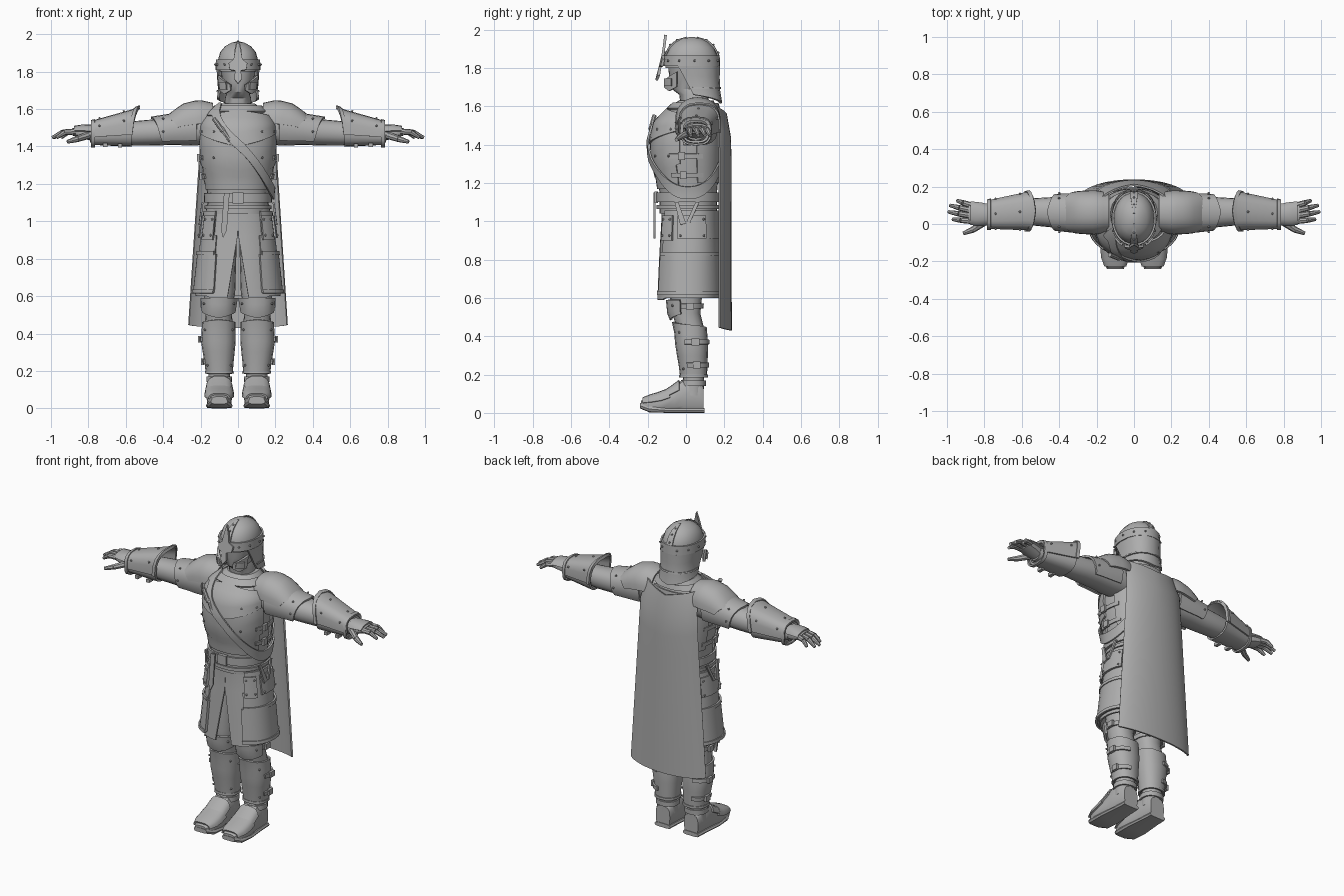
import bpy, bmesh, math
from mathutils import Vector

if "Cube" in bpy.data.objects:
    bpy.data.objects.remove(bpy.data.objects["Cube"])

steel = bpy.data.materials.new("plain_grey")
steel.diffuse_color = (0.42, 0.42, 0.42, 1)
steel.use_nodes = True
steel.node_tree.nodes["Principled BSDF"].inputs["Base Color"].default_value = steel.diffuse_color


def finish(name, bm, mirror=False, thick=0):
    me = bpy.data.meshes.new(name)
    bm.to_mesh(me)
    bm.free()
    me.materials.append(steel)
    ob = bpy.data.objects.new(name, me)
    bpy.context.collection.objects.link(ob)
    if thick:
        m = ob.modifiers.new("thickness", 'SOLIDIFY')
        m.thickness, m.offset = thick, 0
    if mirror:
        ob.modifiers.new("mirror", 'MIRROR').use_mirror_merge = False
    return ob


def surf(tab, a, t, off=0, axis='z', p=2.3):
    """Point on a body of superellipse sections (t, cu, cv, ru, rv) at angle a."""
    t = min(max(t, tab[0][0]), tab[-1][0])
    for lo, hi in zip(tab, tab[1:]):
        if t <= hi[0]:
            break
    f = (t - lo[0]) / (hi[0] - lo[0])
    cu, cv, ru, rv = [lo[i] + f * (hi[i] - lo[i]) for i in range(1, 5)]
    c, s = math.cos(math.radians(a)), math.sin(math.radians(a))
    u = cu + (ru + off) * math.copysign(abs(c) ** (2 / p), c)
    v = cv + (rv + off) * math.copysign(abs(s) ** (2 / p), s)
    return Vector({'z': (u, v, t), 'x': (t, u, v), 'y': (u, t, v)}[axis])


def loft(name, tab, axis='z', n=24, p=2.3, mirror=False):
    bm = bmesh.new()
    rings = [[bm.verts.new(surf(tab, 360 * i / n, r[0], 0, axis, p)) for i in range(n)] for r in tab]
    for A, B in zip(rings, rings[1:]):
        for i in range(n):
            j = (i + 1) % n
            bm.faces.new((A[i], A[j], B[j], B[i]))
    bm.faces.new(rings[0])
    bm.faces.new(rings[-1])
    bmesh.ops.recalc_face_normals(bm, faces=bm.faces[:])
    return finish(name, bm, mirror)


def wrap(name, tab, a0, a1, bot, top, off=.01, thick=.012, nu=16, nv=5, axis='z', p=2.3, mirror=False):
    """Curved plate on a body; bot and top may vary with t in -1..1, a0 and a1 with height."""
    val = lambda f, x: f(x) if callable(f) else f
    bm = bmesh.new()
    grid = []
    for i in range(nu + 1):
        t = 2 * i / nu - 1
        b, tp = val(bot, t), val(top, t)
        col = []
        for k in range(nv + 1):
            z = b + (tp - b) * k / nv
            s, e = val(a0, z), val(a1, z)
            col.append(bm.verts.new(surf(tab, s + (e - s) * i / nu, z, off, axis, p)))
        grid.append(col)
    for A, B in zip(grid, grid[1:]):
        for k in range(nv):
            bm.faces.new((A[k], B[k], B[k + 1], A[k + 1]))
    bmesh.ops.remove_doubles(bm, verts=bm.verts[:], dist=1e-5)
    return finish(name, bm, mirror, thick)


def poly(name, pts, thick=.012, mirror=False):
    bm = bmesh.new()
    bm.faces.new([bm.verts.new(q) for q in pts])
    return finish(name, bm, mirror, thick)


def tubes(name, paths, n=8, mirror=True):
    """Jointed tubes; every path is a list of (x, y, z, radius)."""
    bm = bmesh.new()
    for path in paths:
        for A, B in zip(path, path[1:]):
            P, Q = Vector(A[:3]), Vector(B[:3])
            rot = (Q - P).to_track_quat('Z', 'Y').to_matrix().to_4x4()
            rot.translation = (P + Q) / 2
            bmesh.ops.create_cone(bm, cap_ends=True, segments=n, radius1=A[3], radius2=B[3],
                                  depth=(Q - P).length, matrix=rot)
    return finish(name, bm, mirror)


def studs(name, pts, r=.007, mirror=True):
    bm = bmesh.new()
    for q in pts:
        g = bmesh.ops.create_icosphere(bm, subdivisions=1, radius=r)
        bmesh.ops.translate(bm, verts=g["verts"], vec=q)
    return finish(name, bm, mirror)


def box(name, c, size, mirror=True):
    bm = bmesh.new()
    bmesh.ops.create_cube(bm, size=1)
    for v in bm.verts:
        v.co = Vector(c) + Vector([v.co[i] * size[i] for i in range(3)])
    return finish(name, bm, mirror)


# torso and chest armour
TORSO = [(1.04, 0, .012, .162, .15), (1.15, 0, .012, .165, .15), (1.22, 0, .01, .175, .158),
         (1.32, 0, 0, .19, .172), (1.42, 0, 0, .195, .175), (1.52, 0, .012, .185, .162),
         (1.58, 0, .035, .15, .125), (1.63, 0, .055, .09, .09)]
loft("torso", TORSO, n=32)
wrap("breastplate_lower", TORSO, 188, 352, lambda t: 1.23 + .07 * abs(t), lambda t: 1.42 + .05 * abs(t), .007)
wrap("breastplate_upper", TORSO, 195, 345, lambda t: 1.40 + .07 * abs(t), lambda t: 1.59 - .03 * abs(t), .014)
wrap("belly_plate", TORSO, 195, 345, 1.17, lambda t: 1.26 + .05 * abs(t), .004)
wrap("back_plate", TORSO, 15, 165, 1.2, 1.57, .008)
wrap("collar", TORSO, 0, 360, 1.585, 1.615, .014, nu=28, nv=2)
strap_z = lambda t: min(1.415 - .265 * math.cos(math.radians(-30 + 120 * t)), 1.60)
wrap("shoulder_strap", TORSO, -150, 90, lambda t: strap_z(t) - .035, lambda t: strap_z(t) + .03, .026, .01, nu=36, nv=3)
tubes("strap_vials", [[(-.13 + .04 * i, -.165 - .01 * i, 1.55 - .05 * i, .012),
                       (-.08 + .04 * i, -.185 - .005 * i, 1.48 - .05 * i, .012)] for i in range(2)], mirror=False)
for z in (1.24, 1.34):
    wrap("side_strap", TORSO, -25, 25, z - .012, z + .012, .014, .008, nu=6, nv=1, mirror=True)
    box("side_buckle", surf(TORSO, -5, z, .02), (.016, .035, .04))
studs("chest_rivets", [surf(TORSO, a, z, .02) for a in (-25, -55) for z in (1.34, 1.48)])

# belt and hanging ends
wrap("belt", TORSO, 0, 360, 1.10, 1.15, .012, .012, nu=32, nv=1)
wrap("lower_belt", TORSO, 0, 360, 1.065, 1.085, .012, .01, nu=32, nv=1)
box("belt_buckle", (.0, -.155, 1.125), (.06, .02, .06), False)
poly("belt_end", [(-.075, -.165, 1.15), (-.045, -.165, 1.15), (-.06, -.165, .95), (-.08, -.165, .91), (-.09, -.165, .95)], .01)
poly("side_belt_end", [(.19, -.06, 1.1), (.19, -.04, 1.1), (.205, .0, .99), (.205, -.03, .98)], .01, True)
poly("rear_belt_end", [(.19, .05, 1.1), (.19, .07, 1.1), (.205, .02, .99), (.205, -.0, .99)], .01, True)

# skirt cloth and tassets
SKIRT = [(.58, 0, .012, .225, .16), (.85, 0, .015, .195, .148), (1.0, 0, .015, .175, .138), (1.1, 0, .015, .16, .14)]
wrap("skirt_cloth", SKIRT, lambda z: -90 + max(0, (.93 - z) * 35), 90, lambda t: .60 if t > -.7 else .59, 1.09, 0, .01,
     nu=20, nv=6, mirror=True)
wrap("tasset_top", SKIRT, -52, 90, .91, 1.055, .012, .012, nu=14, nv=2, mirror=True)
wrap("tasset_middle", SKIRT, -57, 90, .81, .925, .006, .014, nu=14, nv=2, mirror=True)
wrap("tasset_bottom", SKIRT, -60, 90, .62, .825, .014, .014, nu=14, nv=2, mirror=True)
wrap("tasset_rim", SKIRT, -60, 90, .615, .635, .022, .012, nu=14, nv=1, mirror=True)
wrap("tasset_step", SKIRT, -57, 90, .82, .84, .02, .012, nu=14, nv=1, mirror=True)
wrap("tasset_flap", SKIRT, -54, -28, .90, 1.03, .024, .012, nu=4, nv=2, mirror=True)
wrap("side_flap", SKIRT, -18, 30, .91, 1.03, .022, .01, nu=4, nv=2, mirror=True)
studs("tasset_rivets", [surf(SKIRT, a, z, .03) for a in (-50, -33, -12, 24) for z in (.925, 1.01)])

# cape
CAPE = [(.43, 0, .13, .292, .104), (1.4, 0, .13, .222, .102), (1.53, 0, .125, .215, .1), (1.61, 0, .09, .2, .09)]
wrap("cape", CAPE, 25, 155, lambda t: .43 + .015 * t * t, lambda t: 1.56 + .05 * abs(t), 0, .01, nu=16, nv=9, p=2)

# legs, knees and greaves
LEG = [(.09, .1, .035, .06, .057), (.2, .1, .04, .056, .054), (.35, .105, .03, .076, .07), (.45, .103, .022, .074, .07),
       (.52, .103, .0, .07, .075), (.62, .1, .0, .085, .085), (.95, .09, .02, .085, .1)]
loft("leg", LEG, n=16, mirror=True)
wrap("greave", LEG, -90, 270, .19, lambda t: .445 + .03 * abs(t), .01, .012, nu=16, nv=5, mirror=True)
wrap("greave_rim", LEG, -90, 270, .185, .2, .016, .01, nu=16, nv=1, mirror=True)
wrap("knee_plate", LEG, -165, -15, lambda t: .485 + .03 * abs(t), .59, .016, .014, nu=8, nv=3, mirror=True)
wrap("knee_strap", LEG, -15, 195, .545, .57, .008, .01, nu=10, nv=1, mirror=True)
wrap("ankle_band", LEG, -90, 270, .14, .17, .006, .01, nu=16, nv=1, mirror=True)
for z in (.25, .37):
    wrap("greave_strap", LEG, -20, 80, z - .012, z + .012, .02, .01, nu=6, nv=1, mirror=True)
    box("greave_buckle", surf(LEG, 10, z, .026), (.016, .04, .035))
box("knee_buckle", surf(LEG, 10, .557, .016), (.016, .04, .035))
studs("greave_rivets", [surf(LEG, a, z, .019) for a in (-140, -40) for z in (.23, .42)] +
      [surf(LEG, a, .56, .026) for a in (-140, -40)])

# boots
BOOT = [(-.235, .1, .045, .04, .018), (-.2, .1, .043, .062, .037), (-.12, .1, .053, .068, .05),
        (-.06, .1, .072, .064, .069), (-.015, .1, .09, .06, .088), (.07, .1, .085, .056, .08), (.092, .1, .07, .05, .066)]
loft("boot", BOOT, 'y', 14, 3.2, True)
SOLE = [(-.24, .1, .037, .045, .014), (-.19, .1, .02, .068, .018), (-.1, .1, .013, .072, .013),
        (.02, .1, .013, .06, .013), (.096, .1, .013, .056, .013)]
loft("boot_sole", SOLE, 'y', 10, 4, True)
wrap("toe_plate", BOOT, 5, 175, -.225, lambda t: -.11 + .03 * t * t, .008, .01, nu=8, nv=3, axis='y', p=3.2, mirror=True)
wrap("instep_plate", BOOT, 15, 165, -.12, -.035, .006, .01, nu=8, nv=2, axis='y', p=3.2, mirror=True)

# arms and pauldrons
ARM = [(.12, .05, 1.51, .1, .1), (.25, .055, 1.495, .095, .09), (.35, .06, 1.485, .088, .077), (.45, .063, 1.475, .08, .07),
       (.55, .065, 1.47, .072, .066), (.65, .06, 1.47, .065, .058), (.79, .05, 1.467, .05, .045)]
loft("arm", ARM, 'x', 20, 2.2, True)
PAUL = [(.13, .062, 1.52, .098, .105), (.21, .062, 1.52, .112, .123), (.29, .062, 1.51, .108, .113),
        (.345, .062, 1.495, .1, .09), (.385, .062, 1.485, .095, .06)]
wrap("pauldron", PAUL, 0, 180, .135, lambda t: .38 - .06 * t * t, 0, .014, nu=14, nv=8, axis='x', mirror=True)
wrap("pauldron_lame", ARM, -35, 215, .22, lambda t: .465 - .06 * abs(t), .01, .012, nu=14, nv=4, axis='x', mirror=True)
studs("pauldron_rivets", [surf(ARM, a, .40, .02, 'x') for a in (0, 45, 135, 180)])

# gauntlets
GAUNT = [(.52, .07, 1.5, .096, .105), (.56, .07, 1.495, .093, .093), (.79, .05, 1.468, .064, .055)]
wrap("gauntlet_top", GAUNT, -10, 190, lambda t: .525 + .04 * abs(t), .785, .006, .012, nu=10, nv=5, axis='x', p=3, mirror=True)
wrap("gauntlet_under", GAUNT, 180, 360, .57, .775, -.002, .012, nu=10, nv=3, axis='x', p=3, mirror=True)
wrap("gauntlet_rim", GAUNT, -10, 190, lambda t: .525 + .04 * abs(t), lambda t: .545 + .04 * abs(t), .014, .01,
     nu=10, nv=1, axis='x', p=3, mirror=True)
wrap("wrist_rim", GAUNT, 0, 360, .765, .785, .012, .01, nu=16, nv=1, axis='x', p=3, mirror=True)
studs("gauntlet_rivets", [surf(GAUNT, a, x, .014, 'x', 3) for a in (20, 90, 160) for x in (.61, .74)])
for x in (.63, .71):
    box("gauntlet_buckle", surf(GAUNT, 240, x, .008, 'x', 3), (.022, .04, .02))

# hands
PALM = [(.77, .05, 1.467, .045, .04), (.83, .052, 1.475, .056, .032), (.885, .06, 1.478, .052, .02)]
loft("palm", PALM, 'x', 12, 2.6, True)
wrap("hand_plate", PALM, 10, 170, .78, .875, .006, .01, nu=6, nv=3, axis='x', mirror=True)
ends = [(.945, .125), (.985, .1), (.993, .065), (.97, .025)]
tubes("fingers", [[(.87, .1 - .028 * i, 1.48, .016), ((.87 + ex) / 2 + .005, (.1 - .028 * i + ey) / 2, 1.476, .015),
                   (ex, ey, 1.447, .009)] for i, (ex, ey) in enumerate(ends)])
tubes("thumb", [[(.80, .01, 1.46, .02), (.86, -.03, 1.44, .017), (.912, -.05, 1.425, .01)]])

# head and helmet
HEAD = [(1.58, 0, .05, .075, .075), (1.66, 0, .04, .07, .075), (1.69, 0, .015, .06, .09), (1.75, 0, .02, .085, .108),
        (1.84, 0, .025, .1, .12)]
loft("head", HEAD, n=20)
HELM = [(1.66, 0, .02, .085, .12), (1.80, 0, .03, .108, .136), (1.86, 0, .03, .108, .136), (1.905, 0, .03, .095, .115),
        (1.935, 0, .03, .07, .085), (1.955, 0, .03, .035, .045), (1.961, 0, .03, .008, .01)]
loft("helmet_dome", HELM[1:], n=24, p=2.1)
wrap("brow_band", HELM, 0, 360, 1.81, 1.865, .007, .01, nu=28, nv=1, p=2.1)
for a in (80, 260):
    wrap("crown_ridge", HELM, a, a + 20, 1.86, 1.959, .006, .008, nu=2, nv=8, p=2.1)
CURTAIN = [(1.61, 0, .07, .115, .113), (1.70, 0, .05, .1, .118), (1.81, 0, .035, .108, .135)]
edge = lambda z: -30 + (1.81 - z) * 150
wrap("neck_guard", CURTAIN, edge, lambda z: 180 - edge(z), lambda t: 1.615 + .045 * abs(t), 1.815, 0, .014, nu=10, nv=3)
wrap("neck_guard_seam", CURTAIN, -5, 185, 1.69, 1.70, .01, .008, nu=10, nv=1)
wrap("cheek_guard", HELM, -72, -28, lambda t: 1.68 + .02 * abs(t), lambda t: 1.755 + .025 * t, .012, .014, nu=4, nv=2, mirror=True)
wrap("cheek_panel", HELM, -62, -38, 1.705, 1.745, .024, .01, nu=3, nv=1, mirror=True)
nose = [(.0, 1.972), (.014, 1.92), (.024, 1.865), (.05, 1.845), (.045, 1.81), (.016, 1.805), (.02, 1.76), (.0, 1.735)]
poly("nasal_crest", [(s * x, -.108 - .2 * (1.965 - z) + abs(x) * .3, z) for s, pts in ((1, nose), (-1, nose[-2:0:-1]))
                     for x, z in pts], .014)
studs("helmet_rivets", [surf(HELM, a, 1.838, .014, 'z', 2.1) for a in (-55, -25, 5, 35, 65)] +
      [surf(HELM, a, z, .012, 'z', 2.1) for a in (90, 270) for z in (1.88, 1.92, 1.945)])

# bake modifiers, then shade smoothly with sharp plate edges
bpy.ops.object.select_all(action='SELECT')
bpy.context.view_layer.objects.active = bpy.context.selected_objects[0]
bpy.ops.object.convert(target='MESH')
bpy.ops.object.shade_smooth_by_angle(angle=math.radians(35))
